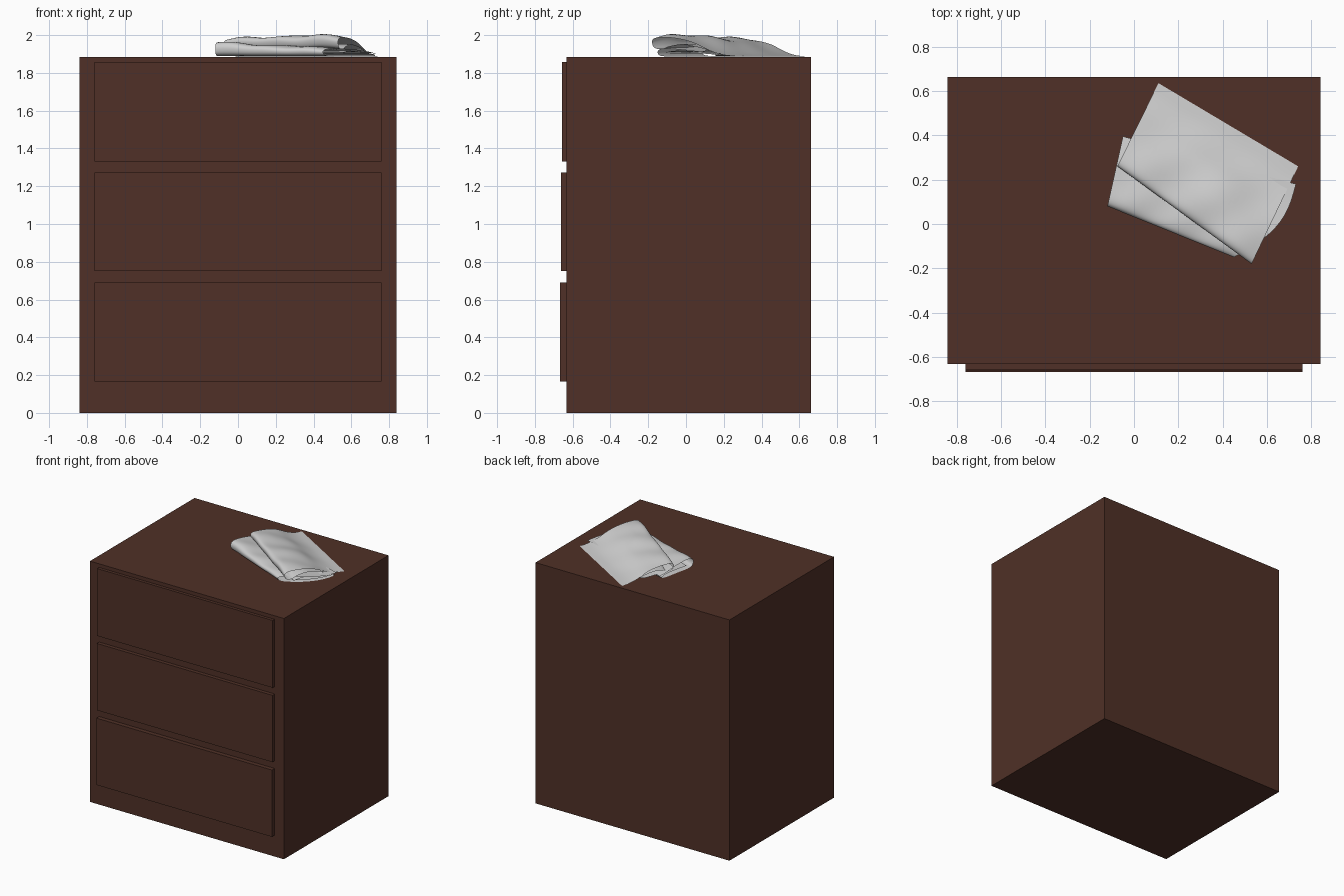
import bpy, math
from mathutils import Vector

if "Cube" in bpy.data.objects:
    bpy.data.objects.remove(bpy.data.objects["Cube"])

TOP = 1.885


def material(name, rgb):
    m = bpy.data.materials.new(name)
    m.diffuse_color = (*rgb, 1)
    m.use_nodes = True
    m.node_tree.nodes["Principled BSDF"].inputs["Base Color"].default_value = m.diffuse_color
    return m


WOOD = material("dark_wood", (0.08, 0.03, 0.02))
CLOTH = material("pale_grey_cloth", (0.62, 0.62, 0.62))


def box(name, lo, hi, mat):
    lo, hi = Vector(lo), Vector(hi)
    bpy.ops.mesh.primitive_cube_add(size=1, location=(lo + hi) / 2)
    ob = bpy.context.object
    ob.name = name
    ob.scale = hi - lo
    bpy.ops.object.transform_apply(location=False, rotation=False, scale=True)
    ob.data.materials.append(mat)


def smooth_profile(pts, steps=5):
    """Catmull-Rom curve through 2D points."""
    p = [Vector(q) for q in [pts[0]] + pts + [pts[-1]]]
    out = []
    for a, b, c, d in zip(p, p[1:], p[2:], p[3:]):
        for i in range(steps):
            t = i / steps
            out.append(0.5 * (2 * b + (c - a) * t + (2 * a - 5 * b + 4 * c - d) * t * t
                              + (3 * b - a - 3 * c + d) * t ** 3))
    return out + [p[-1]]


def folded_sheet(name, near, far, pts, height, bulge, n=28):
    """Sweep a folded profile (across, height) between two ground edges."""
    n0, n1, f0, f1 = (Vector(q) for q in near + far)
    prof = smooth_profile(pts)
    verts, faces = [], []
    for i in range(n + 1):
        u = i / n
        a, b = n0.lerp(n1, u), f0.lerp(f1, u)
        for v, h in prof:
            xy = a + (b - a) * v
            xy += (n1 - n0).normalized() * bulge * math.sin(math.pi * v) * u ** 4
            wave = 1 + 0.05 * math.sin(9 * u + 5 * v) + 0.04 * math.sin(17 * u - 7 * v)
            verts.append((xy.x, xy.y, TOP + max(0.002, h * height(u) * wave)))
    m = len(prof)
    for i in range(n):
        for j in range(m - 1):
            k = i * m + j
            faces.append((k, k + 1, k + m + 1, k + m))
    me = bpy.data.meshes.new(name)
    me.from_pydata(verts, [], faces)
    me.materials.append(CLOTH)
    for f in me.polygons:
        f.use_smooth = True
    me.update()
    bpy.context.collection.objects.link(bpy.data.objects.new(name, me))


# Cabinet body
box("cabinet_body", (-0.84, -0.632, 0), (0.84, 0.662, TOP), WOOD)

# Drawer fronts, each a little prouder than the one above
for name, z0, z1, y in (("top_drawer", 1.33, 1.857, -0.656),
                        ("middle_drawer", 0.75, 1.273, -0.661),
                        ("bottom_drawer", 0.167, 0.69, -0.666)):
    box(name, (-0.76, y, z0), (0.76, -0.62, z1), WOOD)

# Lower folded layer of the cloth
folded_sheet("cloth_lower_fold",
             [(-0.12, 0.08), (0.45, -0.15)], [(-0.05, 0.395), (0.73, 0.18)],
             [(1, .03), (.8, .04), (.5, .06), (.2, .075), (.05, .07), (0, .045),
              (.04, .012), (.2, .004), (.5, .004), (.85, .004), (.95, .015),
              (.8, .028), (.5, .03), (.2, .03)],
             lambda u: 1.02 - 0.42 * u, 0.06)

# Upper folded layer, rolled along its front edge
folded_sheet("cloth_upper_fold",
             [(-0.075, 0.26), (0.53, -0.18)], [(0.11, 0.635), (0.74, 0.26)],
             [(1, .003), (.85, .012), (.7, .035), (.5, .08), (.3, .105), (.12, .113),
              (.03, .107), (0, .085), (.03, .052), (.12, .045), (.2, .06), (.35, .07),
              (.55, .055), (.65, .04), (.55, .028), (.3, .035), (.15, .025)],
             lambda u: 0.8 + 0.2 * math.sin(math.pi * min(1, u * 0.75)), 0.0)
